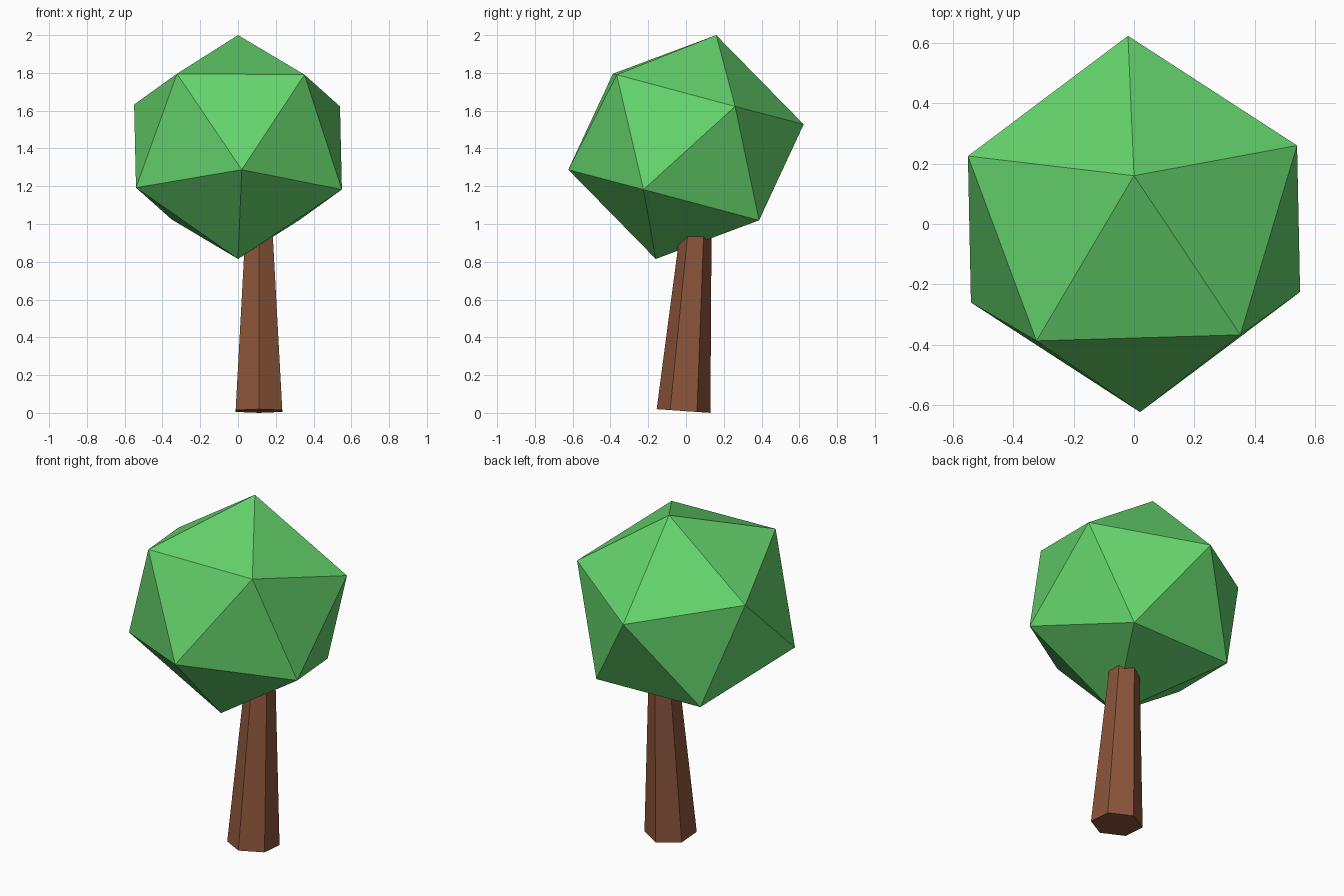
import bpy, bmesh, math
from mathutils import Vector

if "Cube" in bpy.data.objects:
    bpy.data.objects.remove(bpy.data.objects["Cube"])


def paint(obj, name, colour):
    mat = bpy.data.materials.new(name)
    mat.diffuse_color = (*colour, 1)
    mat.use_nodes = True
    mat.node_tree.nodes["Principled BSDF"].inputs["Base Color"].default_value = mat.diffuse_color
    obj.data.materials.append(mat)


# Trunk: tapered six-sided post leaning slightly backwards, top hidden in the foliage
base = Vector((0.111, -0.013, 0.010))
lean, length = math.radians(3.93), 1.14
axis = Vector((0, math.sin(lean), math.cos(lean)))
bpy.ops.mesh.primitive_cone_add(vertices=6, radius1=0.1425, radius2=0.0713, depth=length,
                                location=base + axis * length / 2,
                                rotation=(-lean, 0, 0))
trunk = bpy.context.object
trunk.name = "trunk"
paint(trunk, "bark", (0.26, 0.09, 0.042))

# Foliage: tilted icosahedron, six corners and their opposites joined by a hull
centre = Vector((0, 0, 1.4075))
corners = [(0, 0.16, 0.5925), (-0.02, 0.623, 0.12), (0.54, 0.26, 0.215),
           (-0.55, 0.225, 0.225), (-0.323, -0.387, 0.388), (0.352, -0.367, 0.383)]
bm = bmesh.new()
for c in corners:
    for side in (1, -1):
        bm.verts.new(side * Vector(c))
bmesh.ops.convex_hull(bm, input=bm.verts[:])
bmesh.ops.recalc_face_normals(bm, faces=bm.faces[:])
mesh = bpy.data.meshes.new("foliage")
bm.to_mesh(mesh)
bm.free()
foliage = bpy.data.objects.new("foliage", mesh)
foliage.location = centre
bpy.context.collection.objects.link(foliage)
paint(foliage, "leaves", (0.13, 0.66, 0.15))
